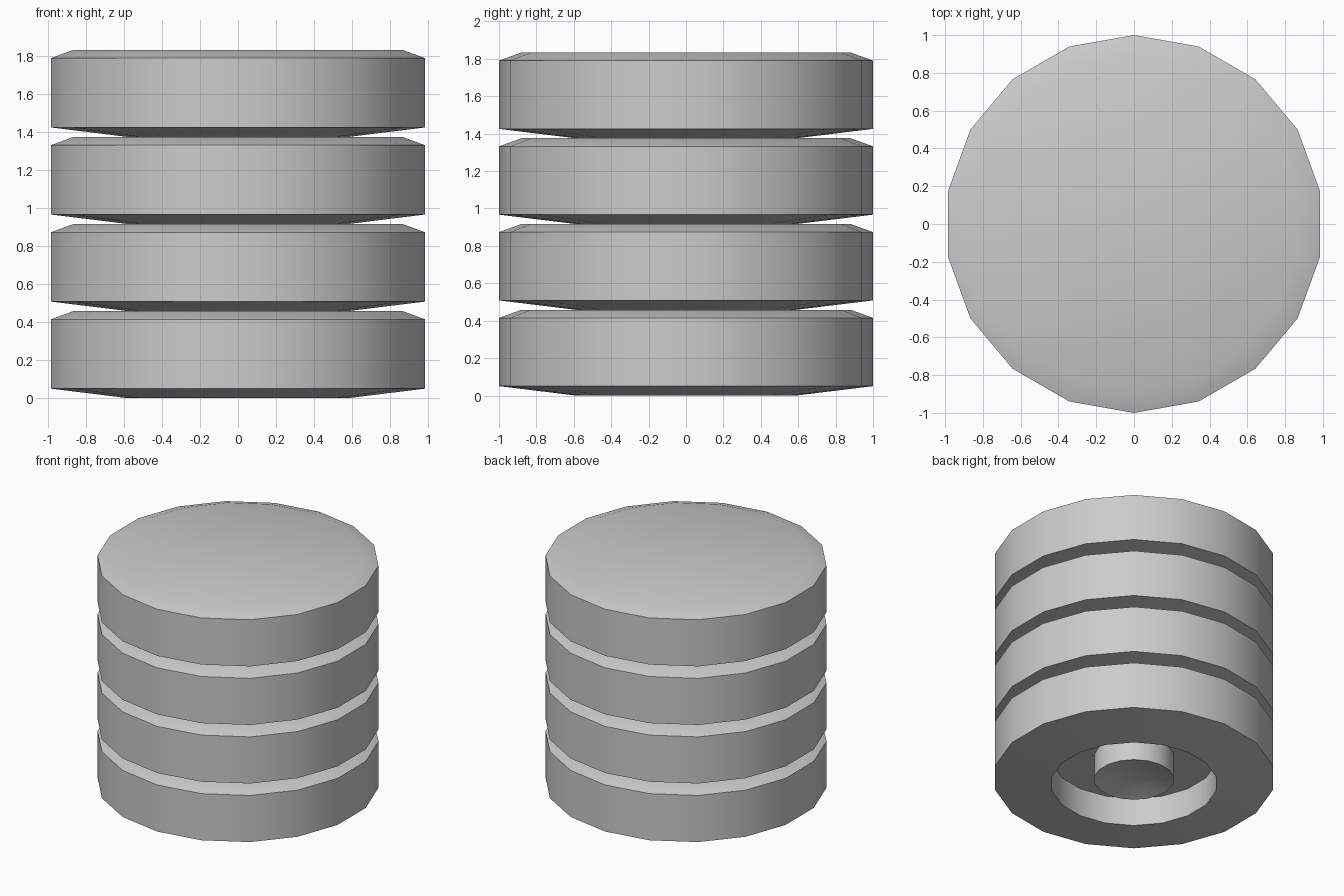
import bpy
import bmesh
import math

SIDES = 18
DISC_COUNT = 4
PITCH = 0.4585

cube = bpy.data.objects.get("Cube")
if cube:
    bpy.data.objects.remove(cube, do_unlink=True)

# Single grey material
grey = bpy.data.materials.new("light_grey")
grey.use_nodes = True
colour = (0.6, 0.6, 0.6, 1.0)
grey.diffuse_color = colour
grey.node_tree.nodes["Principled BSDF"].inputs["Base Color"].default_value = colour

# Half section (radius, height): dished centre pin, recess, rim, bevelled top
PROFILE = [
    (0, 0.09), (0.15, 0.075), (0.285, 0.035), (0.285, 0.22),
    (0.59, 0.22), (0.59, 0), (1, 0.05), (1, 0.415), (0.88, PITCH), (0, PITCH),
]


def lathe(name, profile, z):
    """Revolve a profile around the z axis, with a corner facing +y."""
    bm = bmesh.new()
    rings = []
    for radius, height in profile:
        count = SIDES if radius > 0 else 1
        ring = []
        for i in range(count):
            a = math.pi / 2 + math.tau * i / SIDES
            ring.append(bm.verts.new((radius * math.cos(a), radius * math.sin(a), height)))
        rings.append(ring)
    for low, high in zip(rings, rings[1:]):
        for i in range(SIDES):
            j = (i + 1) % SIDES
            corners = [low[i % len(low)], low[j % len(low)],
                       high[j % len(high)], high[i % len(high)]]
            bm.faces.new(list(dict.fromkeys(corners)))
    bmesh.ops.recalc_face_normals(bm, faces=bm.faces)
    mesh = bpy.data.meshes.new(name)
    bm.to_mesh(mesh)
    bm.free()
    mesh.materials.append(grey)
    obj = bpy.data.objects.new(name, mesh)
    obj.location.z = z
    bpy.context.collection.objects.link(obj)
    return obj


# Stack of identical discs
bpy.ops.object.select_all(action="DESELECT")
for n in range(DISC_COUNT):
    disc = lathe(f"disc_{n + 1}", PROFILE, n * PITCH)
    disc.select_set(True)
    bpy.context.view_layer.objects.active = disc
bpy.ops.object.shade_smooth_by_angle(angle=math.radians(30))
